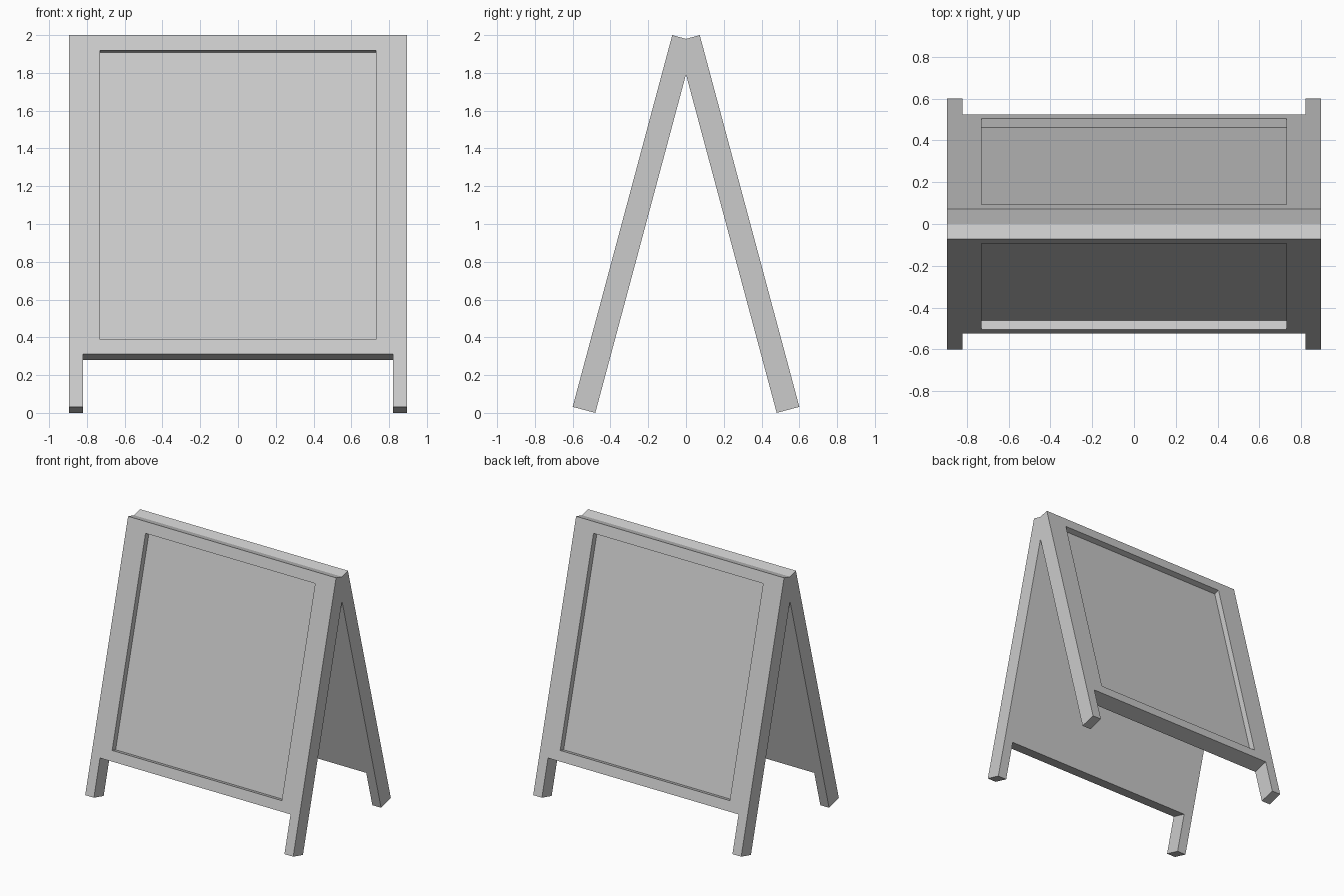
import bpy, bmesh
from math import sin, cos, radians
from mathutils import Vector

if "Cube" in bpy.data.objects:
    bpy.data.objects.remove(bpy.data.objects["Cube"])

TILT = radians(15)
THICK, RECESS = 0.124, 0.045
XS = [-0.895, -0.82, -0.73, 0.73, 0.82, 0.895]     # edge, leg, recess
US = [0.0, 0.29, 0.368, 1.954, 2.037]              # distance up the board

origin = Vector((0, -0.6, THICK * sin(TILT)))
up = Vector((0, sin(TILT), cos(TILT)))
inward = Vector((0, cos(TILT), -sin(TILT)))

bm = bmesh.new()

# Leaning front face as a grid, leaving the gap between the legs open
grid = [[bm.verts.new(origin + up * u + Vector((x, 0, 0))) for x in XS] for u in US]
for j in range(len(US) - 1):
    for i in range(len(XS) - 1):
        if j == 0 and 0 < i < 4:
            continue
        f = bm.faces.new((grid[j][i], grid[j][i + 1], grid[j + 1][i + 1], grid[j + 1][i]))
        if (i, j) == (2, 2):
            centre = f

# Board thickness
ext = bmesh.ops.extrude_face_region(bm, geom=bm.faces[:])
bmesh.ops.translate(bm, vec=inward * THICK,
                    verts=[v for v in ext["geom"] if isinstance(v, bmesh.types.BMVert)])

# Recessed writing surface
rec = bmesh.ops.extrude_discrete_faces(bm, faces=[centre])
bmesh.ops.translate(bm, vec=inward * RECESS, verts=rec["faces"][0].verts[:])

# Clean up, then trim at the centre plane where the boards meet
bmesh.ops.delete(bm, geom=[v for v in bm.verts if not v.link_faces], context='VERTS')
bmesh.ops.recalc_face_normals(bm, faces=bm.faces[:])
bmesh.ops.bisect_plane(bm, geom=bm.verts[:] + bm.edges[:] + bm.faces[:],
                       plane_co=(0, 0, 0), plane_no=(0, 1, 0), clear_outer=True)
bmesh.ops.dissolve_limit(bm, angle_limit=radians(1), verts=bm.verts[:], edges=bm.edges[:])

mesh = bpy.data.meshes.new("folding_sign_board")
bm.to_mesh(mesh)
bm.free()
board = bpy.data.objects.new("folding_sign_board", mesh)
bpy.context.collection.objects.link(board)

# Matching rear board
mirror = board.modifiers.new("rear_board", 'MIRROR')
mirror.use_axis = (False, True, False)
mirror.use_clip = True
